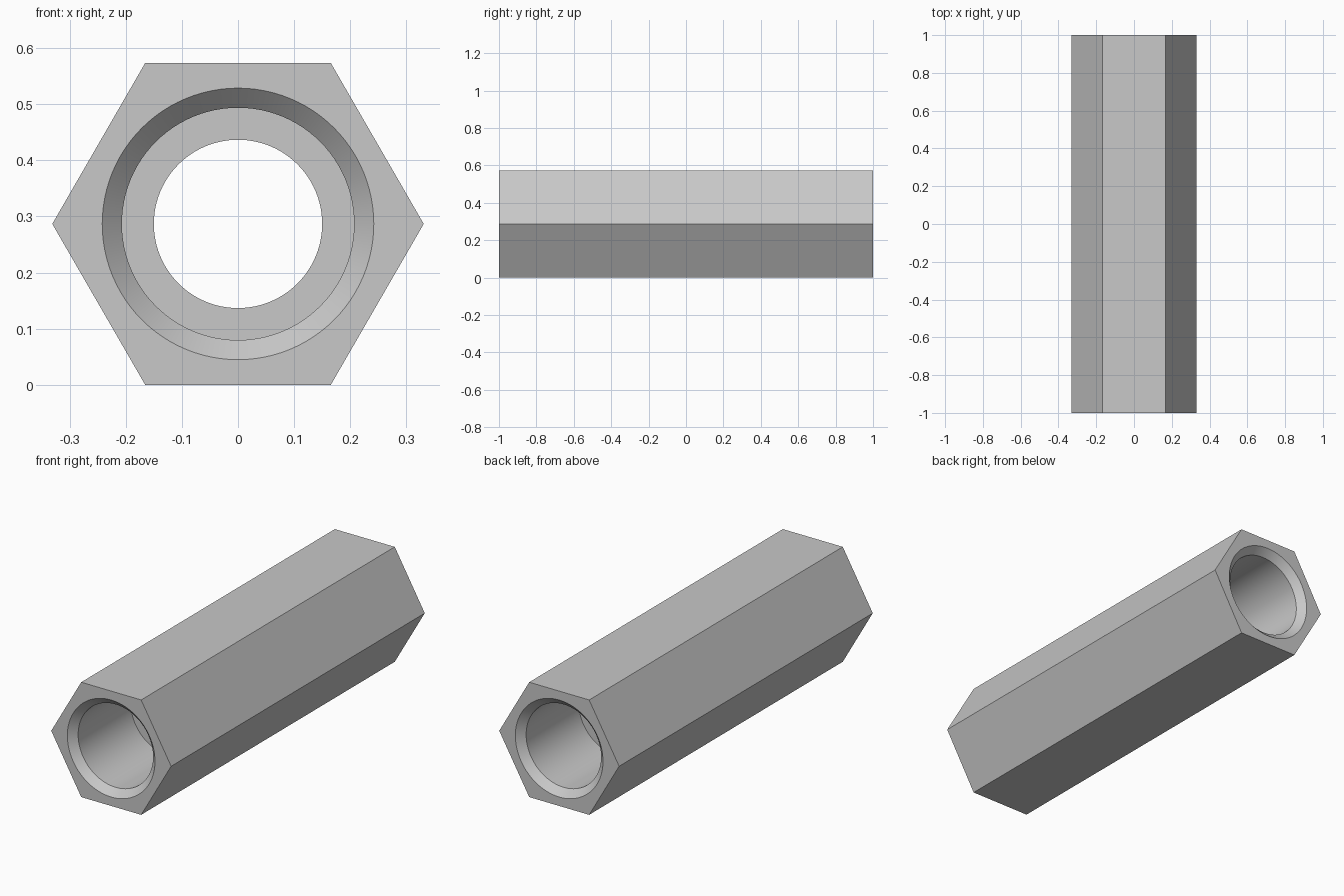
import bpy
import bmesh
from math import cos, sin, pi, radians

cube = bpy.data.objects.get("Cube")
if cube:
    bpy.data.objects.remove(cube)

HEX_R = 0.331                       # centre to corner
AXIS_Z = HEX_R * cos(pi / 6)        # rests on one flat
SEGMENTS = 96                       # multiple of six, so corners stay sharp

metal = bpy.data.materials.new("grey metal")
metal.use_nodes = True
grey = (0.58, 0.58, 0.58, 1)
metal.diffuse_color = grey
metal.node_tree.nodes["Principled BSDF"].inputs["Base Color"].default_value = grey


def ring(bm, y, radius, hexagonal=False):
    """Ring of vertices around the long axis, round or hexagonal."""
    verts = []
    for i in range(SEGMENTS):
        a = 2 * pi * i / SEGMENTS
        r = radius
        if hexagonal:
            r *= cos(pi / 6) / cos(a % (pi / 3) - pi / 6)
        verts.append(bm.verts.new((r * cos(a), y, AXIS_Z + r * sin(a))))
    return verts


# Half profile at one end: hex face, countersink, wide bore, step, narrow hole
half = [(1, HEX_R, True), (1, 0.242, False), (0.965, 0.207, False),
        (0.55, 0.207, False), (0.55, 0.15, False)]
profile = half + [(-y, r, h) for y, r, h in reversed(half)]

bm = bmesh.new()
rings = [ring(bm, *p) for p in profile]
for k, a in enumerate(rings):
    b = rings[(k + 1) % len(rings)]
    for i in range(SEGMENTS):
        j = (i + 1) % SEGMENTS
        bm.faces.new((a[i], a[j], b[j], b[i]))
bmesh.ops.recalc_face_normals(bm, faces=bm.faces)

# Merge the strips of each outer flat into a single face
corner_step = SEGMENTS // 6
long_edges = [bm.edges.get((rings[0][i], rings[-1][i]))
              for i in range(SEGMENTS) if i % corner_step]
bmesh.ops.dissolve_edges(bm, edges=long_edges, use_verts=False)

mesh = bpy.data.meshes.new("hex_spacer")
bm.to_mesh(mesh)
bm.free()
mesh.materials.append(metal)
spacer = bpy.data.objects.new("hex_spacer", mesh)
bpy.context.collection.objects.link(spacer)

# Smooth bores, crisp flats and rims
bpy.ops.object.select_all(action='DESELECT')
spacer.select_set(True)
bpy.context.view_layer.objects.active = spacer
bpy.ops.object.shade_smooth_by_angle(angle=radians(30))
